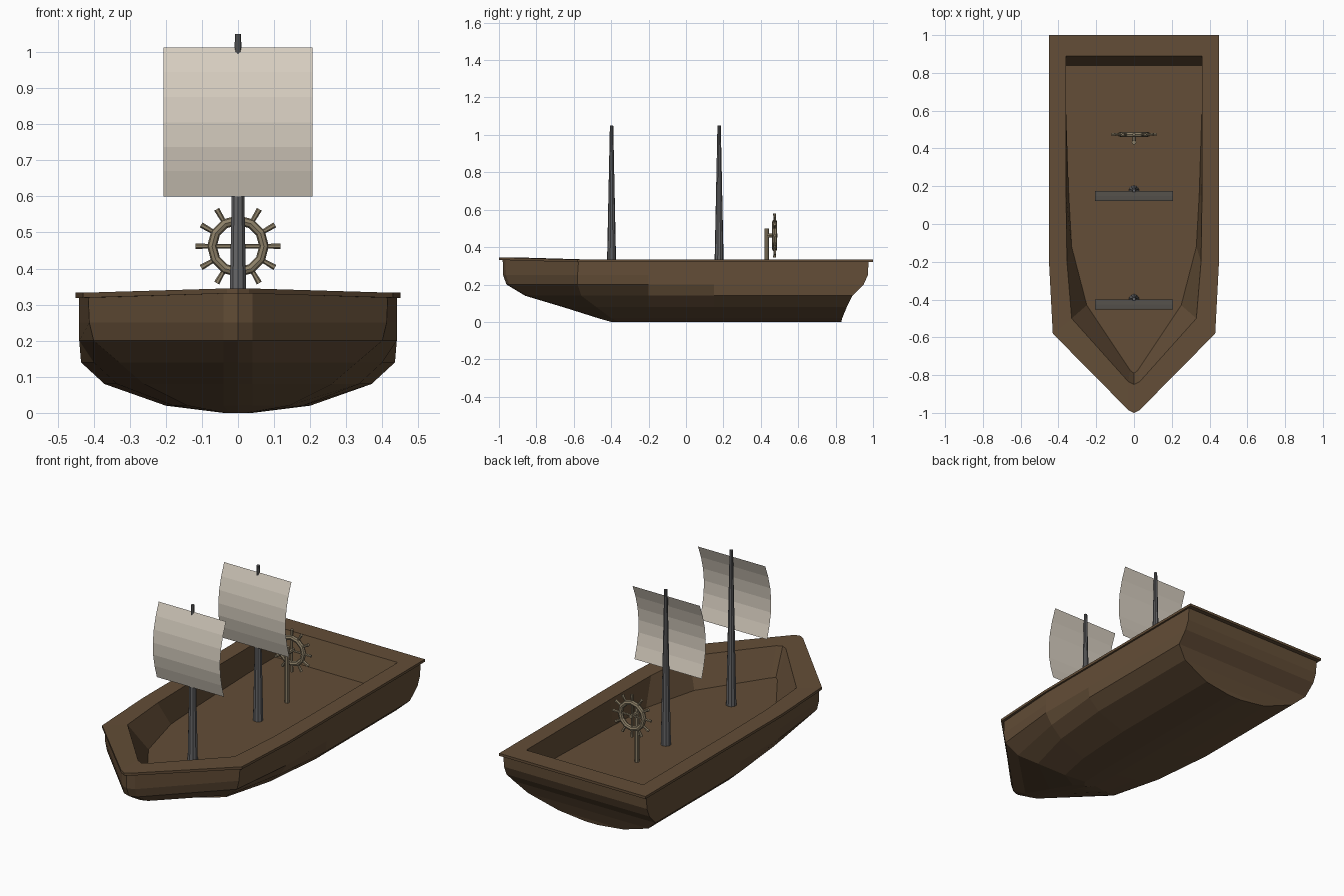
import bpy, bmesh, math
from mathutils import Vector

if "Cube" in bpy.data.objects:
    bpy.data.objects.remove(bpy.data.objects["Cube"])


def material(name, rgb):
    m = bpy.data.materials.new(name)
    m.diffuse_color = (*rgb, 1)
    m.use_nodes = True
    m.node_tree.nodes["Principled BSDF"].inputs["Base Color"].default_value = m.diffuse_color
    return m


WOOD = material("hull_wood", (0.125, 0.075, 0.038))
TAN = material("tan_wood", (0.27, 0.22, 0.14))
IRON = material("mast_grey", (0.13, 0.13, 0.135))
CLOTH = material("sail_cloth", (0.68, 0.62, 0.53))


def finish(name, bm, mat):
    me = bpy.data.meshes.new(name)
    bm.to_mesh(me)
    bm.free()
    ob = bpy.data.objects.new(name, me)
    bpy.context.collection.objects.link(ob)
    me.materials.append(mat)
    return ob


def rod(bm, a, b, r1, r2=None, sides=8):
    """Tapered cylinder from a to b."""
    a, b = Vector(a), Vector(b)
    d = b - a
    mat = d.to_track_quat('Z', 'Y').to_matrix().to_4x4()
    mat.translation = (a + b) / 2
    bmesh.ops.create_cone(bm, cap_ends=True, segments=sides, radius1=r1,
                          radius2=r1 if r2 is None else r2, depth=d.length, matrix=mat)


# Hull: horizontal rings from keel up, over the rail, and down to the deck
# z, bow y, near-bow x, (shoulder x, y), x at forward, x at mid, x at stern, stern y, bow rise
RINGS = [
    (0.00, -0.40, 0.02, (0.035, -0.36), 0.04, 0.04, 0.04, 0.83, 0),
    (0.02, -0.47, 0.04, (0.14, -0.40), 0.18, 0.20, 0.20, 0.835, 0),
    (0.08, -0.66, 0.04, (0.26, -0.48), 0.335, 0.37, 0.37, 0.86, 0),
    (0.14, -0.86, 0.04, (0.33, -0.56), 0.40, 0.435, 0.435, 0.89, 0),
    (0.20, -0.96, 0.04, (0.40, -0.58), 0.44, 0.44, 0.44, 0.95, 0),
    (0.25, -0.978, 0.04, (0.412, -0.58), 0.44, 0.44, 0.44, 0.972, 0),
    (0.319, -0.98, 0.04, (0.415, -0.575), 0.44, 0.44, 0.44, 0.976, 0.012),
    (0.319, -1.0, 0.03, (0.43, -0.58), 0.45, 0.45, 0.45, 1.0, 0.012),
    (0.333, -1.0, 0.03, (0.43, -0.58), 0.45, 0.45, 0.45, 1.0, 0.012),
    (0.333, -0.85, 0.03, (0.33, -0.50), 0.355, 0.36, 0.36, 0.89, 0.010),
    (0.19, -0.79, 0.02, (0.25, -0.43), 0.33, 0.345, 0.36, 0.84, 0),
]
bm = bmesh.new()
loops = []
for z, yt, xt, (xs, ys), xf, xm, xa, ya, rise in RINGS:
    fy = -0.2 if z != 0.19 else -0.12
    half = [(0, yt, z + rise), (xt, yt + 0.015, z + rise), (xs, ys, z),
            (xf, fy, z), (xm, 0.15, z), (xa, 0.62, z), (xa, ya, z)]
    ring = half + [(-x, y, h) for x, y, h in reversed(half[1:])]
    loops.append([bm.verts.new(p) for p in ring])
for lo, hi in zip(loops, loops[1:]):
    n = len(lo)
    for i in range(n):
        j = (i + 1) % n
        bm.faces.new((lo[i], lo[j], hi[j], hi[i]))
bm.faces.new(list(reversed(loops[0])))
bm.faces.new(loops[-1])
bmesh.ops.recalc_face_normals(bm, faces=bm.faces[:])
finish("hull", bm, WOOD)

# Masts, each with a curved single-sheet sail in front
SAIL = [(-0.020, 0.60), (-0.040, 0.67), (-0.053, 0.737), (-0.055, 0.805),
        (-0.047, 0.875), (-0.029, 0.945), (-0.003, 1.013)]
for label, my in (("fore", -0.398), ("main", 0.177)):
    bm = bmesh.new()
    rod(bm, (0, my, 0.185), (0, my, 1.05), 0.027, 0.009, 10)
    finish(label + "_mast", bm, IRON)

    bm = bmesh.new()
    rows = [[bm.verts.new((x, my + dy, z)) for x in (-0.207, 0.207)] for dy, z in SAIL]
    for a, b in zip(rows, rows[1:]):
        bm.faces.new((a[0], a[1], b[1], b[0]))
    finish(label + "_sail", bm, CLOTH)

# Steering wheel: rim, cross spokes, hub and twelve handles
C = Vector((0, 0.474, 0.462))


def polar(ang, r, dy=0):
    return C + Vector((r * math.cos(ang), dy, r * math.sin(ang)))


bpy.ops.mesh.primitive_torus_add(major_segments=12, minor_segments=8, major_radius=0.072,
                                 minor_radius=0.0135, location=C,
                                 rotation=(math.pi / 2, 0, 0))
rim = bpy.context.object
rim.name = "wheel_rim"
rim.data.materials.append(TAN)

bm = bmesh.new()
for k in range(12):
    a = k * math.pi / 6
    rod(bm, polar(a, 0.075), polar(a, 0.118), 0.006, 0.008, 6)
    if k % 3 == 0:
        rod(bm, C, polar(a, 0.072), 0.006, sides=6)
rod(bm, (0, 0.43, C.z), (0, 0.488, C.z), 0.011)
finish("wheel_spokes", bm, TAN)

# Post carrying the wheel
bm = bmesh.new()
rod(bm, (0, 0.432, 0.185), (0, 0.432, 0.50), 0.0125)
finish("wheel_post", bm, TAN)
